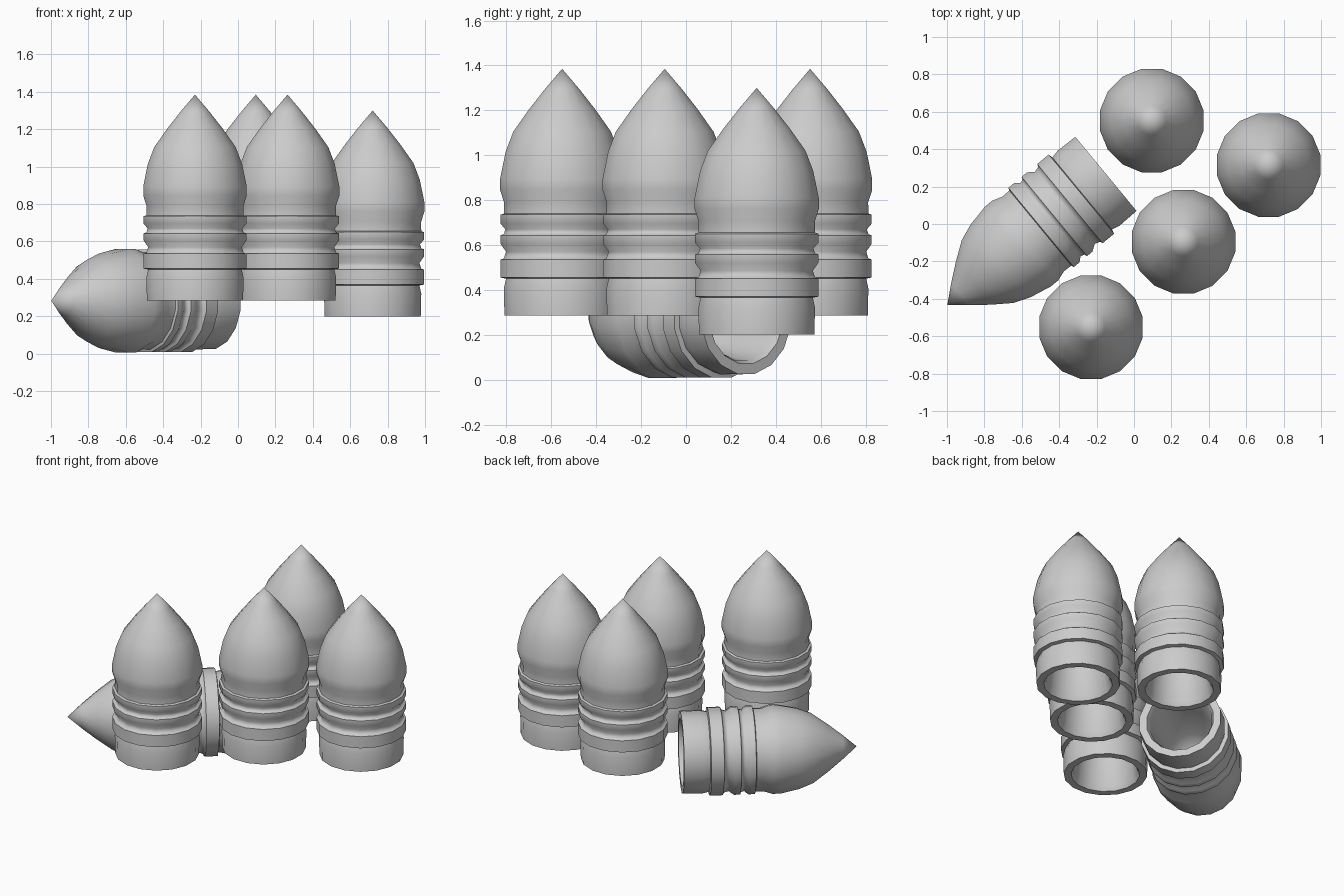
import bpy
import bmesh
from math import pi, radians
from mathutils import Matrix, Vector

cube = bpy.data.objects.get("Cube")
if cube:
    bpy.data.objects.remove(cube, do_unlink=True)

SIDES = 16

lead = bpy.data.materials.new("lead_grey")
lead.use_nodes = True
grey = (0.6, 0.6, 0.6, 1)
lead.diffuse_color = grey
lead.node_tree.nodes["Principled BSDF"].inputs["Base Color"].default_value = grey

# Profile as (radius, height): hollow, skirt, three grooved bands, pointed nose
hollow = [(0, 0.56), (0.09, 0.52), (0.14, 0.42), (0.18, 0.2), (0.2, 0.03), (0.215, 0)]
skirt = [(0.262, 0), (0.265, 0.12), (0.255, 0.165)]
bands = [(0.28, 0.17), (0.28, 0.25),
         (0.265, 0.255), (0.255, 0.285), (0.28, 0.32), (0.28, 0.358),
         (0.265, 0.363), (0.258, 0.385), (0.28, 0.41), (0.28, 0.45)]
nose = [(0.265, 0.455), (0.264, 0.505), (0.282, 0.56), (0.282, 0.61), (0.257, 0.73),
        (0.222, 0.82), (0.15, 0.92), (0.078, 1.01), (0, 1.1)]


def lathe(name, profile):
    """Spin the profile about the vertical axis and mark the hard edges."""
    bm = bmesh.new()
    verts = [bm.verts.new((r, 0, z)) for r, z in profile]
    edges = [bm.edges.new(pair) for pair in zip(verts, verts[1:])]
    bmesh.ops.spin(bm, geom=verts + edges, cent=(0, 0, 0), axis=(0, 0, 1),
                   angle=2 * pi, steps=SIDES, use_merge=False)
    bmesh.ops.remove_doubles(bm, verts=bm.verts, dist=0.0005)
    bmesh.ops.recalc_face_normals(bm, faces=bm.faces)
    bmesh.ops.rotate(bm, verts=bm.verts, matrix=Matrix.Rotation(pi / SIDES, 3, "Z"))
    for face in bm.faces:
        face.smooth = True
    for edge in bm.edges:
        edge.smooth = edge.calc_face_angle(0) < radians(60)
    mesh = bpy.data.meshes.new(name)
    bm.to_mesh(mesh)
    bm.free()
    mesh.materials.append(lead)
    return mesh


bullet_mesh = lathe("bullet", hollow + skirt + bands + nose)


def place(name, base, direction=(0, 0, 1)):
    obj = bpy.data.objects.new(name, bullet_mesh)
    obj.location = base
    obj.rotation_euler = Vector(direction).to_track_quat("Z", "Y").to_euler()
    bpy.context.collection.objects.link(obj)


# Four standing bullets and one lying on its side
place("front_bullet", (-0.23, -0.552, 0.285))
place("middle_bullet", (0.265, -0.095, 0.285))
place("back_bullet", (0.095, 0.553, 0.285))
place("side_bullet", (0.72, 0.315, 0.2))
place("lying_bullet", (-0.15, 0.268, 0.283), (-0.85, -0.702, 0))
